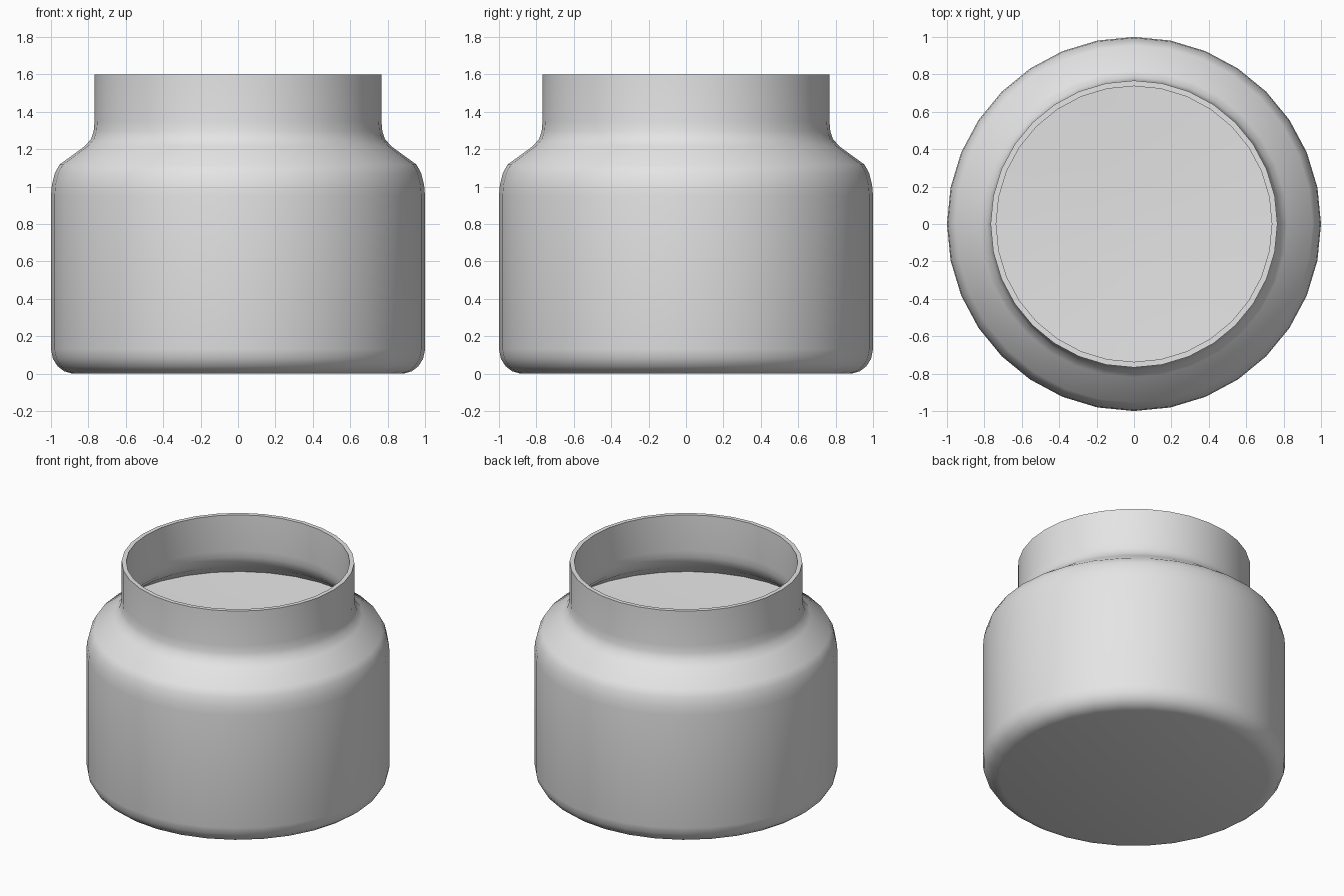
import bpy, bmesh, math
from mathutils import Vector

if "Cube" in bpy.data.objects:
    bpy.data.objects.remove(bpy.data.objects["Cube"])

SEGMENTS = 32

glass = bpy.data.materials.new("light_grey")
glass.diffuse_color = (0.78, 0.78, 0.78, 1)
glass.use_nodes = True
glass.node_tree.nodes["Principled BSDF"].inputs["Base Color"].default_value = glass.diffuse_color


def lathe(name, profile, material):
    """Revolve an (r, z) profile around the z axis."""
    bm = bmesh.new()
    verts = [bm.verts.new((r, 0, z)) for r, z in profile]
    edges = [bm.edges.new(pair) for pair in zip(verts, verts[1:])]
    bmesh.ops.spin(bm, geom=verts + edges, cent=(0, 0, 0), axis=(0, 0, 1),
                   angle=math.tau, steps=SEGMENTS)
    bmesh.ops.remove_doubles(bm, verts=bm.verts, dist=0.0005)
    bmesh.ops.recalc_face_normals(bm, faces=bm.faces)
    mesh = bpy.data.meshes.new(name)
    bm.to_mesh(mesh)
    bm.free()
    mesh.materials.append(material)
    obj = bpy.data.objects.new(name, mesh)
    bpy.context.collection.objects.link(obj)
    bpy.ops.object.select_all(action='DESELECT')
    obj.select_set(True)
    bpy.context.view_layer.objects.active = obj
    bpy.ops.object.shade_smooth_by_angle(angle=math.radians(35))
    return obj


# Rounded base, straight body, sloped shoulder and upright neck
outside = [(0, 0), (0.885, 0), (0.93, 0.013), (0.965, 0.04), (0.99, 0.08),
           (1, 0.13), (1, 0.95), (0.995, 1.01), (0.98, 1.07), (0.955, 1.117),
           (0.82, 1.215), (0.785, 1.255), (0.772, 1.295), (0.767, 1.35),
           (0.767, 1.6)]
# Thin rim, inner neck and shoulder, and the shallow dished inner floor
inside = [(0.737, 1.6), (0.737, 1.34), (0.742, 1.29), (0.757, 1.24),
          (0.80, 1.193), (0.935, 1.095), (0.6, 1.08), (0.25, 1.067), (0, 1.064)]

lathe("jar", outside + inside, glass)
